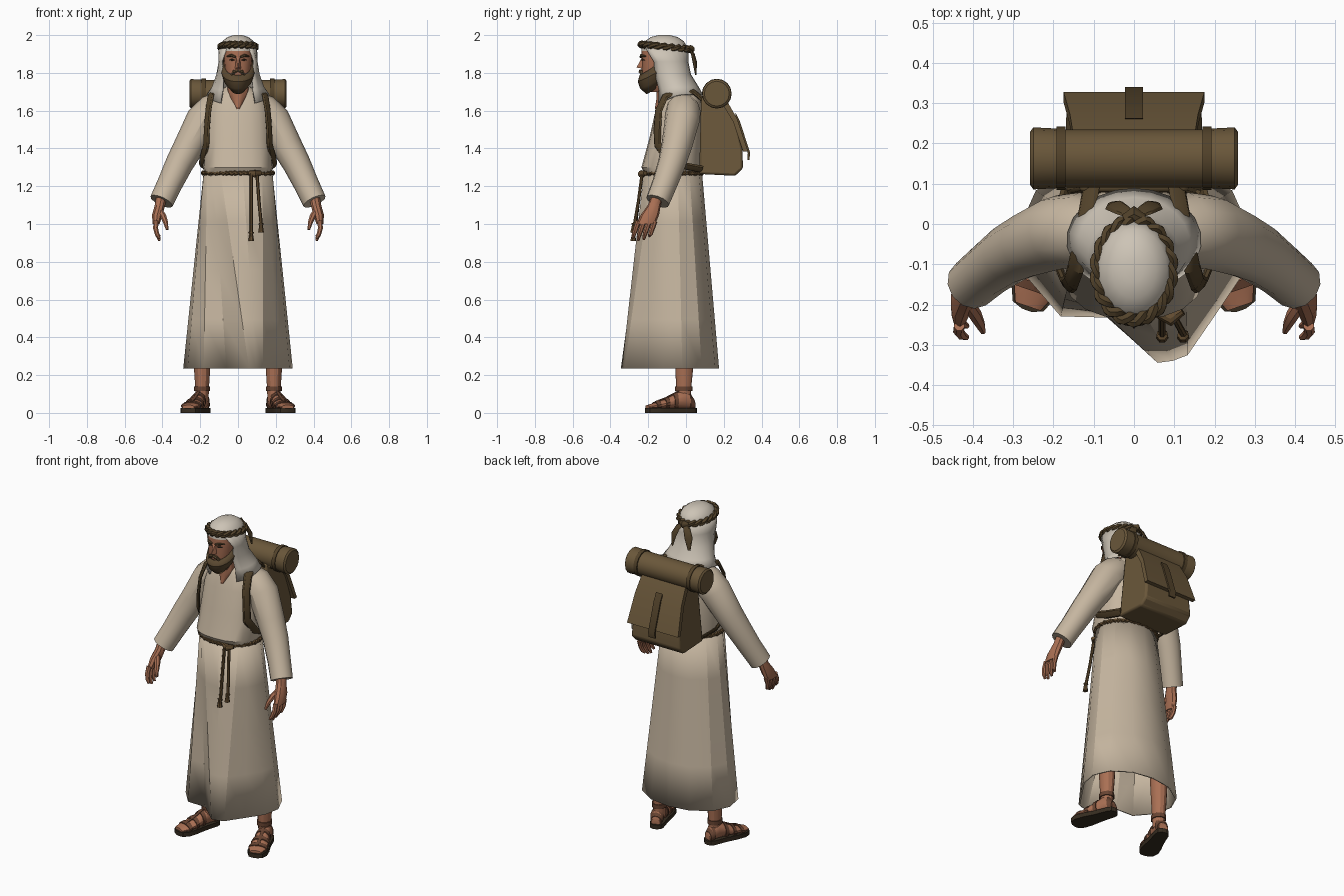
import bpy, bmesh, math
from mathutils import Vector, Matrix

if "Cube" in bpy.data.objects:
    bpy.data.objects.remove(bpy.data.objects["Cube"])


def colour(name, r, g, b):
    m = bpy.data.materials.new(name)
    lin = [((c / 255 + 0.055) / 1.055) ** 2.4 for c in (r, g, b)]
    m.diffuse_color = (*lin, 1)
    m.use_nodes = True
    m.node_tree.nodes["Principled BSDF"].inputs["Base Color"].default_value = m.diffuse_color
    return m


ROBE = colour("robe_cloth", 198, 182, 160)
SCARF = colour("scarf_cloth", 205, 196, 182)
SKIN = colour("skin", 170, 112, 84)
PACK = colour("pack_canvas", 106, 87, 58)
STRAP = colour("strap_leather", 82, 66, 42)
ROPE = colour("rope", 98, 76, 48)
HAIR = colour("hair", 90, 72, 48)
DARK = colour("dark_sole", 54, 44, 32)
SANDAL = colour("sandal_leather", 104, 68, 50)


def make(name, verts, faces, mat, solid=0, angle=30, bevel=0):
    me = bpy.data.meshes.new(name)
    me.from_pydata([tuple(v) for v in verts], [], faces)
    bm = bmesh.new()
    bm.from_mesh(me)
    bmesh.ops.recalc_face_normals(bm, faces=bm.faces)
    bm.to_mesh(me)
    bm.free()
    me.materials.append(mat)
    ob = bpy.data.objects.new(name, me)
    bpy.context.collection.objects.link(ob)
    bpy.ops.object.select_all(action='DESELECT')
    ob.select_set(True)
    bpy.context.view_layer.objects.active = ob
    bpy.ops.object.shade_smooth_by_angle(angle=math.radians(angle))
    if solid:
        md = ob.modifiers.new("thickness", 'SOLIDIFY')
        md.thickness, md.offset = solid, 0
    if bevel:
        md = ob.modifiers.new("soft_edges", 'BEVEL')
        md.width, md.segments = bevel, 2
    return ob


def loft(name, rings, mat, closed=True, caps=True, loop=False, **kw):
    n, k = len(rings[0]), len(rings)
    faces = []
    for i in range(k if loop else k - 1):
        j = (i + 1) % k
        for a in range(n if closed else n - 1):
            b = (a + 1) % n
            faces.append((i * n + a, i * n + b, j * n + b, j * n + a))
    if caps and closed and not loop:
        faces += [tuple(range(n)), tuple(range((k - 1) * n, k * n))]
    return make(name, [v for r in rings for v in r], faces, mat, **kw)


def ell(cx, cy, z, rx, ry, n=16, p=2.0):
    """Horizontal superellipse ring, starting at the front."""
    pw = lambda v: math.copysign(abs(v) ** (2 / p), v)
    return [Vector((cx + rx * pw(math.sin(a)), cy - ry * pw(math.cos(a)), z))
            for a in (2 * math.pi * i / n for i in range(n))]


def tube(name, path, radii, mat, n=10, flat=1.0, about=None, loop=False, **kw):
    """Tube along a path; flat squashes it towards the about point."""
    path = [Vector(p) for p in path]
    k = len(path)
    radii = radii if isinstance(radii, (list, tuple)) else [radii] * k
    d = path[-1] - path[0]
    ref0 = Vector((0, 1, 0)) if abs(d.z) > 0.5 * d.length and not loop else Vector((0, 0, 1))
    rings = []
    for i, p in enumerate(path):
        a, b = (path[i - 1], path[(i + 1) % k]) if loop else (path[max(i - 1, 0)], path[min(i + 1, k - 1)])
        t = (b - a).normalized()
        ref = p - Vector(about) if about else ref0
        u = (ref - t * ref.dot(t)).normalized()
        v = t.cross(u)
        rings.append([p + radii[i] * (u * flat * math.cos(q) + v * math.sin(q))
                      for q in (2 * math.pi * j / n for j in range(n))])
    return loft(name, rings, mat, loop=loop, **kw)


def rope_ring(name, cy, rx, ry, z, tilt, r, twists, mat):
    """Two strands wound around each other in an ellipse."""
    for s in range(2):
        pts = []
        for i in range(72):
            a = 2 * math.pi * i / 72
            w = twists * a + s * math.pi
            o = 1 + r * 0.6 * math.cos(w) / rx
            pts.append((rx * o * math.sin(a), cy - ry * o * math.cos(a),
                        z + tilt * math.cos(a) + r * 0.7 * math.sin(w)))
        tube(f"{name}_strand_{s + 1}", pts, r, mat, n=6, loop=True)


# Skirt: hem outline (x, y) paired with the angle it meets the waist at
HEM = [(.06, -.34, -30), (.095, -.335, 8), (.13, -.322, 45), (.2, -.22, 65), (.268, -.12, 80),
       (.285, -.02, 100), (.24, .08, 125), (.13, .15, 153), (0, .17, 180), (-.13, .15, 207),
       (-.24, .08, 235), (-.285, -.02, 260), (-.262, -.13, 280), (-.18, -.225, 298), (-.06, -.228, 315)]
rows = []
for t in (0, .25, .5, .75, 1):
    row = []
    for x, y, a in HEM:
        a = math.radians(a)
        top = Vector((.18 * math.sin(a), -.07 - .15 * math.cos(a), 1.27))
        row.append(top.lerp(Vector((x, y, .235)), t))
    rows.append(row)
loft("skirt", rows, ROBE, caps=False, solid=.01, angle=25)

# Upper robe
loft("robe_top", [ell(0, (f + b) / 2, z, rx, (b - f) / 2, 20, 2.5) for z, rx, f, b in
     [(1.25, .172, -.21, .07), (1.30, .185, -.236, .078), (1.45, .178, -.195, .085), (1.58, .17, -.166, .088),
      (1.66, .15, -.14, .08), (1.70, .105, -.125, .065), (1.73, .06, -.10, .03)]], ROBE)

# Belt with hanging cords
rope_ring("belt", -.07, .184, .153, 1.27, 0, .009, 24, ROPE)
tube("belt_knot", [(.06, -.222, 1.27), (.09, -.235, 1.265), (.12, -.215, 1.27)], [.012, .02, .012], ROPE)
for i, (x0, x1, z) in enumerate([(.07, .07, .91), (.1, .122, .955)]):
    path = [(x0, -.232, 1.27), ((x0 + x1) / 2, -.252, 1.12), (x1, -.272, z + .05), (x1, -.275, z + .045),
            (x1, -.278, z + .035), (x1, -.28, z)]
    tube(f"belt_cord_{i + 1}", path, [.009, .009, .009, .015, .01, .016], ROPE, n=7)

# Neck and head
loft("neck", [ell(0, *v, 12) for v in [(-.135, 1.61, .012, .03), (-.115, 1.66, .042, .042),
     (-.105, 1.70, .056, .052), (-.11, 1.79, .05, .05)]], SKIN)
loft("face", [ell(0, *v, 16, 2.3) for v in [(-.15, 1.70, .03, .04), (-.155, 1.74, .055, .07),
     (-.152, 1.80, .069, .083), (-.15, 1.87, .076, .083), (-.145, 1.90, .077, .092), (-.14, 1.94, .075, .09)]], SKIN)
make("nose", [(-.009, -.232, 1.885), (.009, -.232, 1.885), (-.019, -.225, 1.822), (.019, -.225, 1.822),
              (0, -.262, 1.828)], [(0, 1, 4), (0, 4, 2), (1, 3, 4), (2, 4, 3), (0, 2, 3, 1)], SKIN)
for s, side in ((1, "left"), (-1, "right")):
    tube(f"{side}_eyebrow", [(s * .012, -.24, 1.884), (s * .035, -.237, 1.893), (s * .058, -.212, 1.887)],
         [.006, .008, .004], HAIR, n=6)
    tube(f"{side}_eye", [(s * .018, -.232, 1.868), (s * .032, -.231, 1.87), (s * .046, -.218, 1.867)],
         [.002, .006, .002], DARK, n=6)
    tube(f"{side}_moustache", [(0, -.242, 1.812), (s * .02, -.24, 1.806), (s * .042, -.222, 1.775)],
         [.008, .011, .007], HAIR, n=6)

# Beard wraps the jaw and rises to the cheeks
rows = []
for t, grow in ((0, .0), (.35, .012), (.7, .012), (1, -.004)):
    row = []
    for i in range(17):
        a = math.radians(-104 + 13 * i)
        z = (1.787 + .08 * (a / 1.8) ** 2) * (1 - t) + (1.692 + .05 * (a / 1.8) ** 2) * t
        w = .074 + grow - .035 * t ** 2
        row.append((w * math.sin(a), -.15 - (w + .016 + .004 * t) * math.cos(a), z))
    rows.append(row)
loft("beard", rows, HAIR, closed=False, solid=.012)

# Head scarf: crown, then drape open at the face
loft("scarf_crown", [ell(0, -.115, z, rx, ry, 20) for z, rx, ry in
     [(2.0, .022, .03), (1.99, .055, .07), (1.968, .082, .103), (1.94, .095, .12), (1.915, .096, .121)]], SCARF, angle=40)
rows = []
for z, cy, rx, ry, gap, dip in [(1.93, -.115, .097, .122, 38, 0), (1.86, -.11, .099, .117, 60, 0),
                                (1.79, -.083, .11, .105, 42, 0), (1.725, -.05, .135, .112, 36, .02),
                                (1.685, -.04, .163, .125, 34, .055)]:
    row = []
    for i in range(19):
        a = math.radians(gap + (360 - 2 * gap) * i / 18)
        c = math.cos(a)
        row.append((rx * math.sin(a), cy - ry * c, z - dip * max(c, 0)))
    rows.append(row)
loft("scarf_drape", rows, SCARF, closed=False, solid=.01, angle=40)
rope_ring("headband", -.115, .092, .12, 1.938, .012, .013, 9, STRAP)
tube("headband_knot", [(-.025, .012, 1.925), (0, .024, 1.925), (.025, .012, 1.925)], [.012, .022, .012], STRAP)
for s, side in ((1, "left"), (-1, "right")):
    tube(f"{side}_headband_tail", [(0, .018, 1.93), (s * .03, .035, 1.905), (s * .05, .046, 1.86),
         (s * .058, .052, 1.79)], [.01, .02, .024, .008], STRAP, n=8, flat=.35, about=(0, -.1, 1.8))

# Arms, hands, legs, sandals and shoulder straps, both sides
FOOT = [(0, .026, .06), (.02, .034, .10), (.06, .036, .125), (.11, .039, .10),
        (.17, .048, .07), (.225, .05, .052), (.262, .034, .042)]


def foot_ring(l, w, h, place, base=.02):
    return [place @ Vector((w * math.sin(a), -l, base + (h - base) * (.5 - .5 * math.cos(a))))
            for a in (2 * math.pi * i / 14 for i in range(14))]


def foot_size(l):
    for (l0, w0, h0), (l1, w1, h1) in zip(FOOT, FOOT[1:]):
        if l <= l1:
            f = (l - l0) / (l1 - l0)
            return w0 + (w1 - w0) * f, h0 + (h1 - h0) * f


for s, side in ((1, "left"), (-1, "right")):
    P = lambda pts: [(s * x, y, z) for x, y, z in pts]
    tube(f"{side}_sleeve", P([(.09, -.02, 1.615), (.135, -.015, 1.595), (.185, -.02, 1.55), (.26, -.05, 1.41),
         (.31, -.075, 1.32), (.36, -.112, 1.215), (.405, -.15, 1.12)]),
         [.085, .093, .092, .081, .074, .067, .064], ROBE, n=12)
    loft(f"{side}_palm", [ell(s * x, y, z, rx, ry, 10) for x, y, z, rx, ry in
         [(.402, -.148, 1.16, .03, .032), (.413, -.168, 1.10, .029, .034), (.427, -.19, 1.05, .029, .048),
          (.434, -.212, 1.0, .02, .05)]], SKIN)
    for i in range(4):
        y, tip = -.252 + .029 * i, (.925, .912, .918, .935)[i]
        tube(f"{side}_finger_{i + 1}", P([(.434, y, 1.015), (.436, y - .014, .975), (.428, y - .024, .945),
             (.415, y - .03, tip)]), [.014, .0135, .012, .007], SKIN, n=7)
    tube(f"{side}_thumb", P([(.418, -.19, 1.075), (.395, -.225, 1.04), (.382, -.25, 1.005), (.375, -.268, .97)]),
         [.017, .017, .013, .007], SKIN, n=7)
    loft(f"{side}_leg", [ell(s * .19, y, z, r, r * 1.1, 12) for y, z, r in
         [(-.01, .06, .034), (-.012, .13, .036), (-.01, .22, .042), (-.01, .5, .055)]], SKIN)
    place = Matrix.Translation((s * .178, .043, 0)) @ Matrix.Rotation(s * math.radians(19), 4, 'Z')
    loft(f"{side}_foot", [foot_ring(*f, place) for f in FOOT], SKIN)
    edge = [(w + .006, -l) for l, w, _ in FOOT]
    edge = [(.012, .012)] + edge + [(.012, -.272)]
    edge += [(-x, y) for x, y in reversed(edge)]
    loft(f"{side}_sole", [[place @ Vector((x, y, z)) for x, y in edge] for z in (0, .026)], DARK)
    for i, (l0, l1) in enumerate([(.2, .222), (.15, .17), (.1, .12), (.004, .03)]):
        rings = [foot_ring(l, foot_size(l)[0] + .005, foot_size(l)[1] + .006, place, .012) for l in (l0, l1)]
        loft(f"{side}_sandal_band_{i + 1}", rings, SANDAL)
    tube(f"{side}_sandal_lace", [place @ Vector((0, -l, foot_size(l)[1] + .003)) for l in (.07, .11, .16, .215)],
         .01, SANDAL, n=6, flat=.5, about=(s * .2, -.05, 0))
    loft(f"{side}_ankle_strap", [ell(s * .19, -.012, z, .042, .046, 12) for z in (.115, .14)], SANDAL)
    tube(f"{side}_shoulder_strap", P([(.105, .1, 1.65), (.115, .04, 1.70), (.13, -.04, 1.708), (.145, -.11, 1.675),
         (.157, -.145, 1.60), (.165, -.152, 1.50), (.168, -.15, 1.42), (.186, -.10, 1.345), (.192, -.02, 1.31),
         (.165, .085, 1.29)]), .024, STRAP, n=8, flat=.4, about=(0, -.04, 1.48))


# Backpack: side profiles (y, z) drawn out across x
def slab(name, profile, half, mat, bevel=0):
    """half may vary with height: (at the bottom, at the top)."""
    zs = [z for _, z in profile]
    wide = lambda z: half[0] + (half[1] - half[0]) * (z - min(zs)) / (max(zs) - min(zs))
    loft(name, [[(s * wide(z), y, z) for y, z in profile] for s in (-1, 1)], mat, bevel=bevel)


slab("pack_body", [(.07, 1.265), (.26, 1.255), (.302, 1.295), (.298, 1.40), (.262, 1.55), (.205, 1.66), (.08, 1.67)],
     (.17, .135), PACK, .012)
slab("pack_flap", [(.1, 1.665), (.205, 1.672), (.272, 1.555), (.328, 1.385), (.302, 1.385), (.25, 1.54), (.19, 1.64),
                   (.1, 1.645)], (.175, .148), PACK)
slab("pack_buckle_strap", [(.262, 1.59), (.285, 1.545), (.34, 1.375), (.335, 1.34), (.325, 1.34), (.327, 1.375),
                           (.26, 1.56)], (.022, .022), STRAP)
tube("bedroll", [(x, .163, 1.69) for x in (-.258, -.25, -.19, -.17, .17, .19, .25, .258)],
     [.066, .077, .074, .072, .072, .074, .077, .066], PACK, n=16)
for s, side in ((1, "left"), (-1, "right")):
    tube(f"{side}_bedroll_strap", [(s * .17, .163, 1.69), (s * .192, .163, 1.69)], .079, STRAP, n=16)
